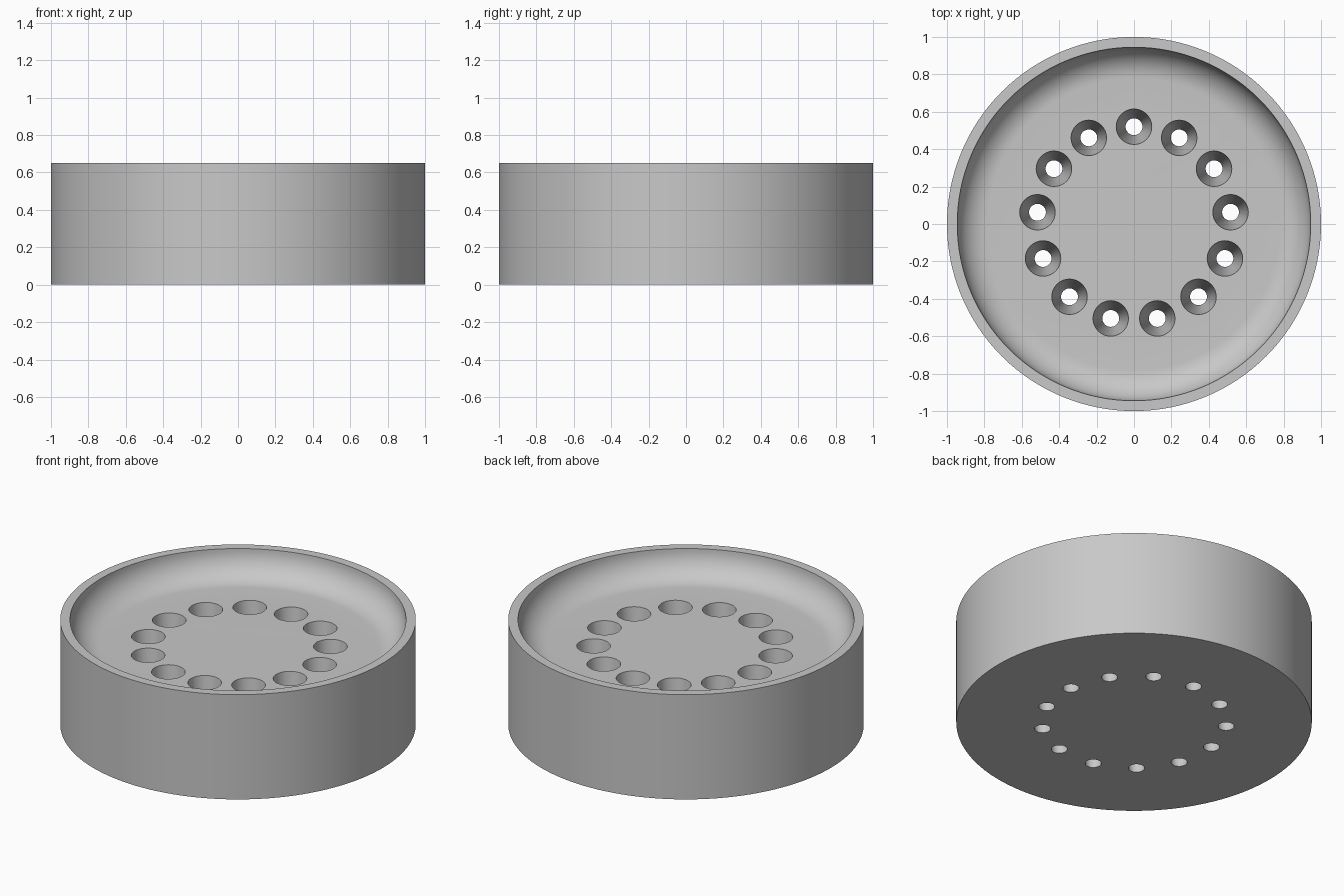
import bpy
import bmesh
from math import cos, sin, pi, radians

cube = bpy.data.objects.get("Cube")
if cube:
    bpy.data.objects.remove(cube, do_unlink=True)

HEIGHT, FLOOR = 0.65, 0.485
RIM, FILLET = 0.945, 0.165
HOLES, HOLE_RING = 13, 0.52

grey = bpy.data.materials.new("plain grey")
grey.use_nodes = True
colour = (0.58, 0.58, 0.58, 1)
grey.diffuse_color = colour
grey.node_tree.nodes["Principled BSDF"].inputs["Base Color"].default_value = colour


def lathe(name, profile, sides):
    """Spin (radius, z) points around z and cap both ends."""
    bm = bmesh.new()
    rings = []
    for r, z in profile:
        angles = [2 * pi * i / sides for i in range(sides)]
        rings.append([bm.verts.new((r * cos(a), r * sin(a), z)) for a in angles])
    for low, high in zip(rings, rings[1:]):
        for i in range(sides):
            j = (i + 1) % sides
            bm.faces.new((low[i], low[j], high[j], high[i]))
    bm.faces.new(rings[0])
    bm.faces.new(rings[-1])
    bmesh.ops.recalc_face_normals(bm, faces=bm.faces)
    mesh = bpy.data.meshes.new(name)
    bm.to_mesh(mesh)
    bm.free()
    mesh.materials.append(grey)
    obj = bpy.data.objects.new(name, mesh)
    bpy.context.collection.objects.link(obj)
    return obj


# Round dish: straight outer wall, flat rim, rounded recess
profile = [(1, 0), (1, HEIGHT)]
for i in range(13):
    a = pi / 2 * i / 12
    profile.append((RIM - FILLET + FILLET * cos(a), FLOOR + FILLET * (1 - sin(a))))
dish = lathe("dish", profile, 128)

# Ring of tapered through holes; the cutter extends past both surfaces
slope = (0.095 - 0.045) / FLOOR
cutters = []
for i in range(HOLES):
    a = pi / 2 + 2 * pi * i / HOLES
    ends = [(0.045 + slope * z, z) for z in (-0.05, FLOOR + 0.05)]
    cutter = lathe("hole_cutter", ends, 32)
    cutter.location = (HOLE_RING * cos(a), HOLE_RING * sin(a), 0)
    cutter.hide_render = True
    cutters.append(cutter)
    cut = dish.modifiers.new("hole", "BOOLEAN")
    cut.operation = "DIFFERENCE"
    cut.solver = "EXACT"
    cut.object = cutter

bpy.ops.object.select_all(action="DESELECT")
dish.select_set(True)
bpy.context.view_layer.objects.active = dish
for name in [m.name for m in dish.modifiers]:
    bpy.ops.object.modifier_apply(modifier=name)
for cutter in cutters:
    bpy.data.objects.remove(cutter, do_unlink=True)
bpy.ops.object.shade_smooth_by_angle(angle=radians(30))
